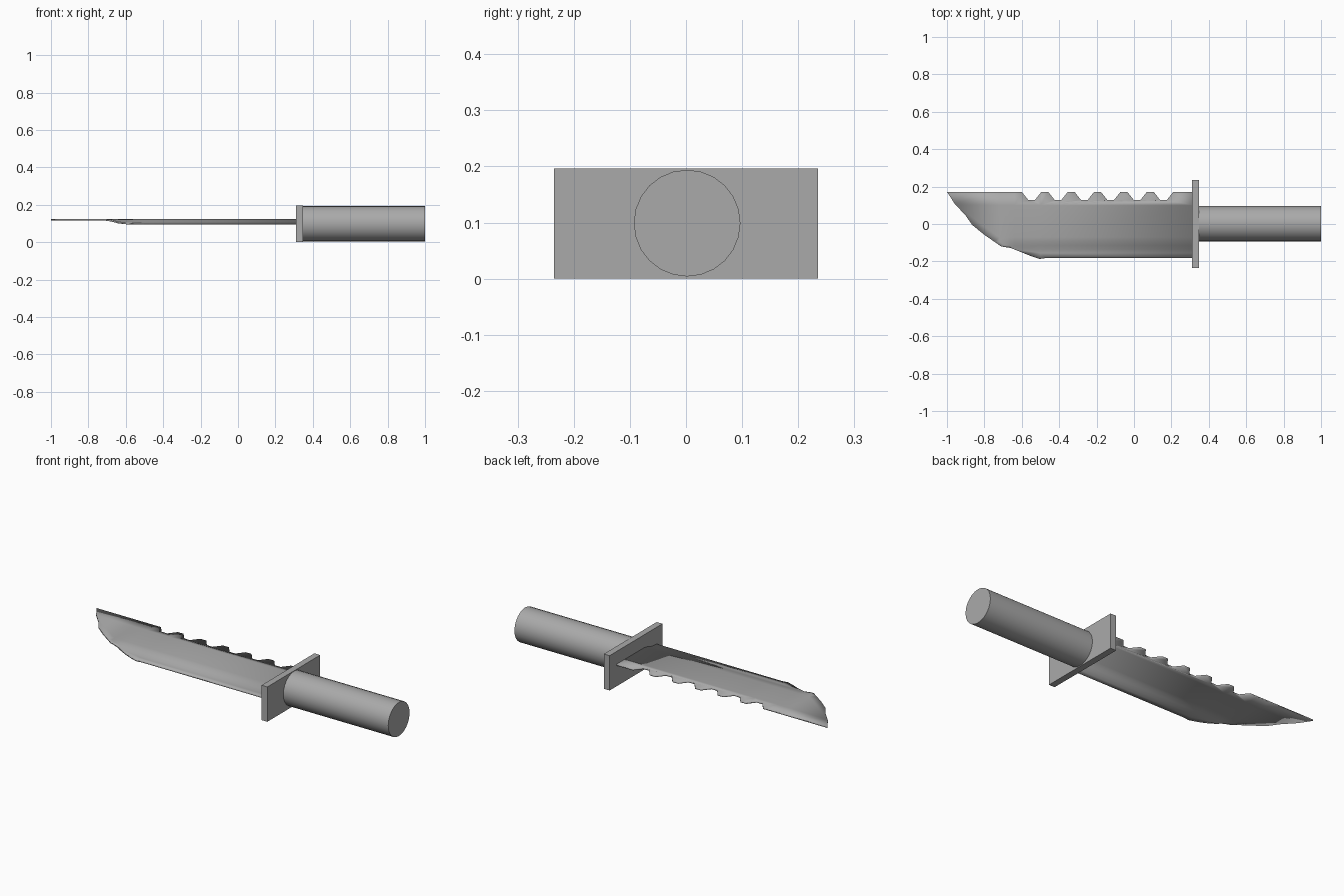
import bpy, bmesh, math
from mathutils import Vector

cube = bpy.data.objects.get("Cube")
if cube:
    bpy.data.objects.remove(cube, do_unlink=True)

GREY = (0.4, 0.4, 0.4, 1.0)
grey = bpy.data.materials.new("plain grey")
grey.use_nodes = True
grey.diffuse_color = GREY
grey.node_tree.nodes["Principled BSDF"].inputs["Base Color"].default_value = GREY


def smooth(obj, angle=35):
    bpy.ops.object.select_all(action='DESELECT')
    obj.select_set(True)
    bpy.context.view_layer.objects.active = obj
    bpy.ops.object.shade_smooth_by_angle(angle=math.radians(angle))


def ease(low, high, value):
    t = max(0.0, min(1.0, (value - low) / (high - low)))
    return t * t * (3 - 2 * t)


# Handle: a plain round bar lying along x
bpy.ops.mesh.primitive_cylinder_add(vertices=24, radius=0.095, depth=0.66,
                                    location=(0.67, 0.002, 0.099),
                                    rotation=(0, math.pi / 2, 0))
handle = bpy.context.object
handle.name = "handle"
handle.data.materials.append(grey)
smooth(handle)

# Guard: a flat upright block
bpy.ops.mesh.primitive_cube_add(size=1, location=(0.329, 0, 0.098))
guard = bpy.context.object
guard.name = "guard"
guard.scale = (0.036, 0.47, 0.196)
guard.data.materials.append(grey)

# Blade outline: curved cutting edge, then the notched spine
SPINE, NOTCH = 0.172, 0.128
outline = [(-1, SPINE), (-0.96, 0.11), (-0.9, 0.045), (-0.865, -0.005),
           (-0.8, -0.058), (-0.71, -0.12), (-0.66, -0.128), (-0.55, -0.172),
           (-0.505, -0.187), (-0.47, -0.182), (0.32, -0.182), (0.32, SPINE)]
for i in reversed(range(6)):
    start = -0.6 + 0.141 * i
    outline += [(start + 0.105, SPINE), (start + 0.07, NOTCH),
                (start + 0.035, NOTCH), (start, SPINE)]

bm = bmesh.new()
bm.faces.new([bm.verts.new((x, y, 0)) for x, y in outline])


def slice_along(axis, positions):
    for p in positions:
        bmesh.ops.bisect_plane(bm, geom=bm.verts[:] + bm.edges[:] + bm.faces[:],
                               plane_co=Vector(axis) * p, plane_no=axis)


slice_along((0, 1, 0), [-0.155, -0.135, -0.115, -0.095, -0.07, 0.1])
slice_along((1, 0, 0), [-0.72, -0.69, -0.665, -0.64, -0.5])

# The cutting side curls gently downward behind the tip
for v in bm.verts:
    v.co.z = 0.124 - 0.021 * ease(-0.07, -0.16, v.co.y) * ease(-0.72, -0.62, v.co.x)
bmesh.ops.recalc_face_normals(bm, faces=bm.faces[:])
if sum(f.normal.z for f in bm.faces) < 0:
    bmesh.ops.reverse_faces(bm, faces=bm.faces[:])
mesh = bpy.data.meshes.new("blade")
bm.to_mesh(mesh)
bm.free()
blade = bpy.data.objects.new("blade", mesh)
bpy.context.collection.objects.link(blade)
mesh.materials.append(grey)
plate = blade.modifiers.new("thickness", 'SOLIDIFY')
plate.thickness = 0.008
plate.offset = -1
smooth(blade)
